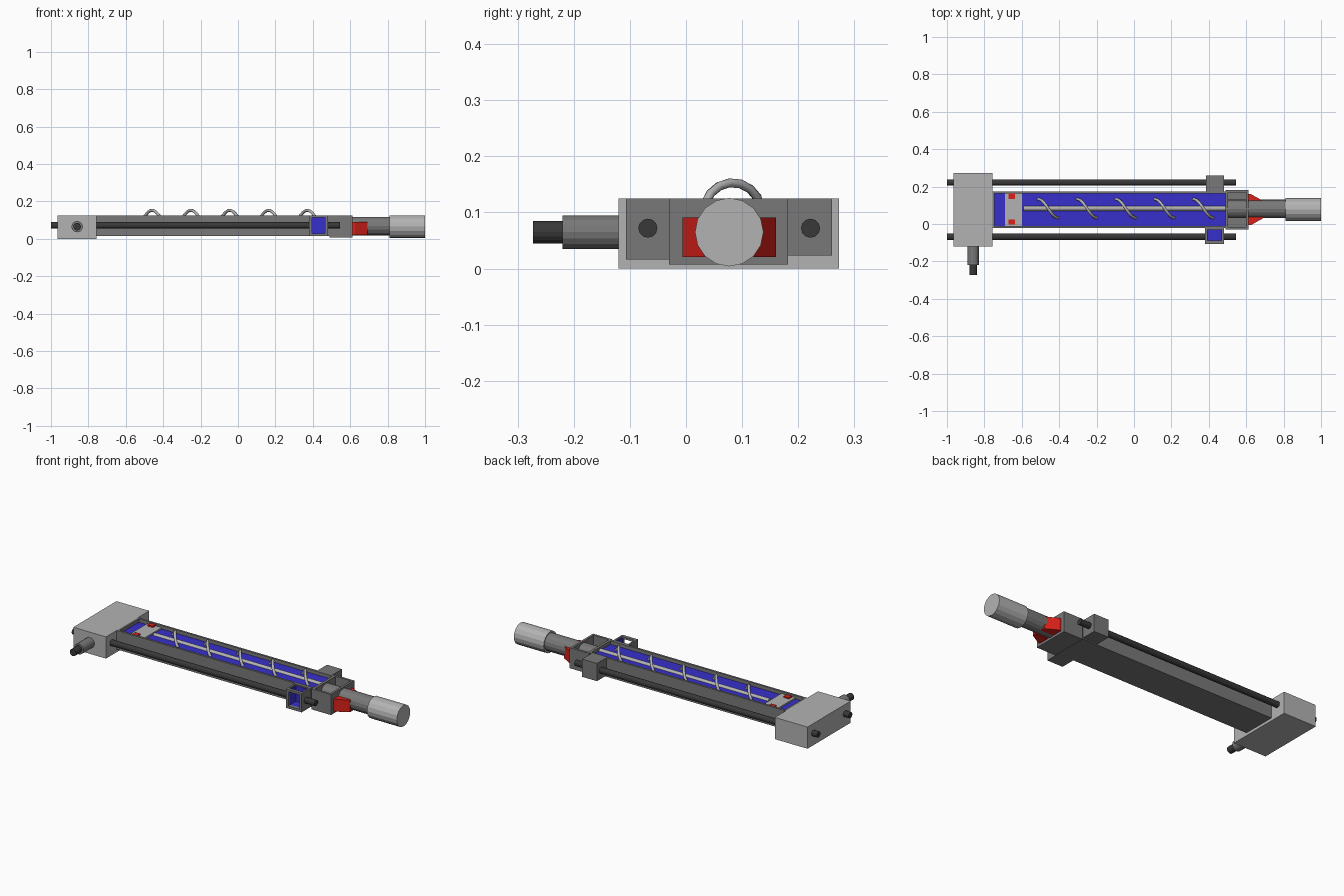
import bpy, bmesh, math
from mathutils import Vector

if "Cube" in bpy.data.objects:
    bpy.data.objects.remove(bpy.data.objects["Cube"])


def material(name, rgb):
    m = bpy.data.materials.new(name)
    m.diffuse_color = (*rgb, 1)
    m.use_nodes = True
    m.node_tree.nodes["Principled BSDF"].inputs["Base Color"].default_value = m.diffuse_color
    return m


BLUE = material("blue", (0.04, 0.03, 0.6))
RED = material("red", (0.7, 0.015, 0.01))
DARK = material("dark_grey", (0.04, 0.04, 0.04))
MID = material("mid_grey", (0.19, 0.19, 0.19))
LIGHT = material("light_grey", (0.45, 0.45, 0.45))


def box(name, x, y, z, mat, open_faces=(), wall=0.0):
    """Box from ranges; open_faces lists outward normals to remove, wall adds inward thickness."""
    mesh = bpy.data.meshes.new(name)
    bm = bmesh.new()
    bmesh.ops.create_cube(bm, size=1)
    for v in bm.verts:
        for i, r in enumerate((x, y, z)):
            v.co[i] = r[0] if v.co[i] < 0 else r[1]
    bm.normal_update()
    gone = [f for f in bm.faces if any(f.normal.dot(Vector(n)) > 0.9 for n in open_faces)]
    bmesh.ops.delete(bm, geom=gone, context='FACES')
    bm.to_mesh(mesh)
    bm.free()
    ob = bpy.data.objects.new(name, mesh)
    bpy.context.collection.objects.link(ob)
    mesh.materials.append(mat)
    if wall:
        mod = ob.modifiers.new("wall", 'SOLIDIFY')
        mod.thickness = wall
        mod.offset = -1
        mod.use_even_offset = True
    return ob


def rod(name, start, end, radius, mat, sides=16):
    a, b = Vector(start), Vector(end)
    bpy.ops.mesh.primitive_cylinder_add(vertices=sides, radius=radius, depth=(b - a).length,
                                        location=(a + b) / 2)
    ob = bpy.context.object
    ob.rotation_euler = (b - a).to_track_quat('Z', 'Y').to_euler()
    ob.name = name
    ob.data.materials.append(mat)
    return ob


UP, FRONT = (0, 0, 1), (0, -1, 0)
YC, ZC = 0.077, 0.065

# end housing with side outlet
box("end_housing", (-0.965, -0.757), (-0.12, 0.273), (0, 0.125), LIGHT)
rod("outlet_pipe", (-0.86, -0.12, ZC), (-0.86, -0.22, ZC), 0.03, MID)
rod("outlet_tip", (-0.86, -0.22, ZC), (-0.86, -0.273, ZC), 0.02, DARK)

# trough, blue bed and open end block
box("trough", (-0.757, 0.5), (-0.022, 0.174), (0.016, 0.125), MID, [UP], 0.012)
box("blue_bed", (-0.757, 0.492), (-0.011, 0.163), (0.026, 0.105), BLUE)
box("end_block", (0.49, 0.613), (-0.03, 0.182), (0.007, 0.125), MID, [UP], 0.013)

# clamp plate with red pads
box("clamp_plate", (-0.69, -0.6), (-0.011, 0.163), (0.1, 0.113), LIGHT)
for side, y in (("front", 0.011), ("back", 0.149)):
    box("red_pad_" + side, (-0.672, -0.637), (y - 0.014, y + 0.014), (0.105, 0.12), RED)

# centre shaft and spiral
AY, AZ, R, PITCH = 0.083, 0.103, 0.05, 0.2075
rod("centre_shaft", (-0.59, AY, AZ), (0.495, AY, AZ), 0.013, LIGHT, 12)
curve = bpy.data.curves.new("spiral", 'CURVE')
curve.dimensions = '3D'
curve.bevel_depth = 0.008
curve.bevel_resolution = 2
STEPS = 16
n = int(4.6 * STEPS) + 1
spline = curve.splines.new('POLY')
spline.points.add(n - 1)
for i, p in enumerate(spline.points):
    x = -0.52 + i * PITCH / STEPS
    a = 2 * math.pi * (x + 0.459) / PITCH
    p.co = (x, AY - R * math.sin(a), AZ + R * math.cos(a), 1)
spiral = bpy.data.objects.new("spiral", curve)
bpy.context.collection.objects.link(spiral)
curve.materials.append(LIGHT)

# side brackets: the front one is an open blue-lined frame, the back one is solid
box("front_bracket", (0.38, 0.48), (-0.107, -0.02), (0.016, 0.125), MID, [UP, FRONT], 0.01)
box("bracket_lining", (0.39, 0.47), (-0.095, -0.03), (0.026, 0.118), BLUE, [UP, FRONT], 0.003)
for i, (x0, x1) in enumerate(((0.38, 0.395), (0.465, 0.48))):
    box(f"bracket_post_{i}", (x0, x1), (-0.107, -0.095), (0.016, 0.125), MID)
for i, (z0, z1) in enumerate(((0.016, 0.03), (0.113, 0.125))):
    box(f"bracket_rail_{i}", (0.38, 0.48), (-0.107, -0.088), (z0, z1), MID)
box("back_bracket", (0.385, 0.48), (0.17, 0.26), (0.023, 0.125), MID)

# long side rods, the front one broken at its bracket
RZ = 0.072
rod("back_rod", (-1, 0.222, RZ), (0.545, 0.222, RZ), 0.017, DARK, 12)
rod("front_rod", (-1, -0.068, RZ), (0.385, -0.068, RZ), 0.017, DARK, 12)
rod("front_rod_end", (0.475, -0.068, RZ), (0.545, -0.068, RZ), 0.017, DARK, 12)

# neck and handle
rod("neck", (0.5, YC + 0.004, 0.068), (0.82, YC + 0.004, 0.068), 0.05, MID)
rod("handle", (0.81, YC, ZC), (1, YC, ZC), 0.061, LIGHT)

# red tapered gussets either side of the neck
for side, s in (("front", -1), ("back", 1)):
    mesh = bpy.data.meshes.new("red_gusset_" + side)
    bm = bmesh.new()
    outline = [(0.61, 0.02), (0.61, 0.083), (0.625, 0.083), (0.692, 0.045), (0.692, 0.02)]
    face = bm.faces.new([bm.verts.new((x, YC + s * d, 0.021)) for x, d in outline])
    ext = bmesh.ops.extrude_face_region(bm, geom=[face])
    bmesh.ops.translate(bm, vec=(0, 0, 0.07),
                        verts=[v for v in ext["geom"] if isinstance(v, bmesh.types.BMVert)])
    bmesh.ops.recalc_face_normals(bm, faces=bm.faces)
    bm.to_mesh(mesh)
    bm.free()
    ob = bpy.data.objects.new("red_gusset_" + side, mesh)
    bpy.context.collection.objects.link(ob)
    mesh.materials.append(RED)
